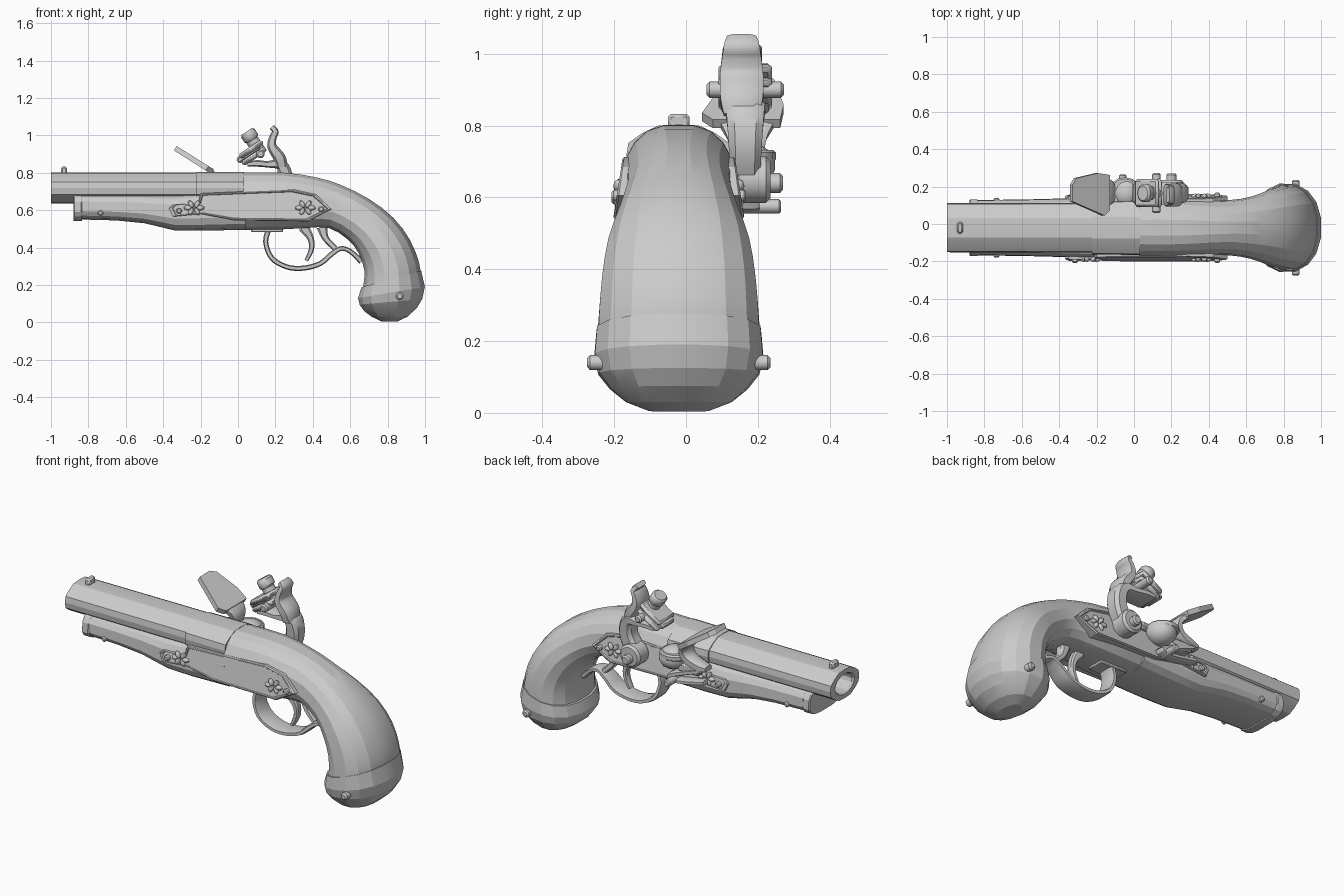
import bpy, bmesh, math
from mathutils import Vector

if "Cube" in bpy.data.objects:
    bpy.data.objects.remove(bpy.data.objects["Cube"])

YC = -0.02            # centre plane of the stock and barrel
TILT = math.radians(-33.5)


def finish(name, bm, bevel=0, angle=16):
    bmesh.ops.recalc_face_normals(bm, faces=bm.faces)
    me = bpy.data.meshes.new(name)
    bm.to_mesh(me)
    bm.free()
    ob = bpy.data.objects.new(name, me)
    bpy.context.collection.objects.link(ob)
    if bevel:
        m = ob.modifiers.new("bevel", 'BEVEL')
        m.width, m.segments = bevel, 1
    bpy.context.view_layer.objects.active = ob
    ob.select_set(True)
    bpy.ops.object.shade_smooth_by_angle(angle=math.radians(angle))
    ob.select_set(False)
    return ob


def loft(name, rings, bevel=0, angle=16):
    bm = bmesh.new()
    vs = [[bm.verts.new(p) for p in r] for r in rings]
    n = len(rings[0])
    for a, b in zip(vs, vs[1:]):
        for i in range(n):
            bm.faces.new((a[i], a[(i + 1) % n], b[(i + 1) % n], b[i]))
    bm.faces.new(vs[0])
    bm.faces.new(vs[-1][::-1])
    return finish(name, bm, bevel, angle)


def smooth(pts, k=4):
    out = []
    for i in range(len(pts) - 1):
        p = [Vector(pts[min(max(j, 0), len(pts) - 1)]) for j in range(i - 1, i + 3)]
        for s in range(k):
            t = s / k
            out.append(0.5 * (2 * p[1] + (p[2] - p[0]) * t + (2 * p[0] - 5 * p[1] + 4 * p[2] - p[3]) * t * t
                              + (3 * p[1] - p[0] - 3 * p[2] + p[3]) * t ** 3))
    return out + [Vector(pts[-1])]


def sweep(name, pts, y, k=4):
    """Strap along an x-z path; each point is (x, z, thickness, width)."""
    path, rings = smooth([Vector(p) for p in pts], k), []
    for i, p in enumerate(path):
        d = path[min(i + 1, len(path) - 1)] - path[max(i - 1, 0)]
        d = Vector((d[0], d[1])).normalized()
        t, w = p[2] / 2, p[3] / 2
        sec = [(1, .6), (.6, 1), (-.6, 1), (-1, .6), (-1, -.6), (-.6, -1), (.6, -1), (1, -.6)]
        rings.append([(p[0] - d.y * t * a, y + w * b, p[1] + d.x * t * a) for a, b in sec])
    return loft(name, rings, angle=35)


def section(tx, tz, bx, bz, w, n=2.5, taper=.2, sides=16):
    """Rounded cross-section spanning a top point and a bottom point."""
    ring = []
    for i in range(sides):
        a = 2 * math.pi * (i + .5) / sides
        u, v = [math.copysign(abs(c) ** (2 / n), c) for c in (math.cos(a), math.sin(a))]
        v /= abs(math.cos(math.pi / sides)) ** (2 / n)
        ring.append(((tx + bx) / 2 + v * (tx - bx) / 2, YC + w * u * (1 - taper * max(v, 0)),
                     (tz + bz) / 2 + v * (tz - bz) / 2))
    return ring


def solid(name, kind, loc, size, rot=(0, 0, 0), bevel=0, seg=12, r2=1):
    bm = bmesh.new()
    if kind == 'box':
        bmesh.ops.create_cube(bm, size=1)
    elif kind == 'ball':
        bmesh.ops.create_uvsphere(bm, u_segments=seg, v_segments=max(6, seg // 2), radius=.5)
    else:
        bmesh.ops.create_cone(bm, cap_ends=True, segments=seg, radius1=.5, radius2=.5 * r2, depth=1)
    bmesh.ops.scale(bm, vec=size, verts=bm.verts)
    ob = finish(name, bm, bevel, 35)
    ob.location, ob.rotation_euler = loc, rot
    return ob


# Stock: fore-end, lock area and curved grip
fore = [(-.84, .69, -.84, .55, .15), (-.65, .69, -.65, .545, .152), (-.5, .69, -.5, .53, .155),
        (-.34, .69, -.34, .492, .16), (-.2, .70, -.2, .49, .165), (.04, .71, .04, .495, .168)]
loft("fore_stock", [section(*s, n=3.2, taper=.05) for s in fore])
grip = [(.03, .80, .03, .495, .168, 3, .25), (.25, .80, .23, .497, .168, 3, .25), (.42, .775, .37, .505, .157, 2.7, .25),
        (.55, .735, .485, .505, .15, 2.4, .18), (.70, .66, .585, .445, .17, 2.3, .1),
        (.83, .56, .645, .37, .203, 2.3, .08), (.92, .44, .675, .28, .22, 2.3, .05),
        (.968, .32, .672, .21, .228, 2.3, .05), (.976, .26, .668, .18, .23, 2.3, .05)]
loft("grip", [section(*s) for s in smooth(grip, 2)])

# Butt cap with side studs
cap = [(.979, .277, .66, .188, .234), (.999, .19, .642, .13, .24), (.985, .125, .65, .095, .228),
       (.955, .075, .675, .06, .195), (.905, .03, .715, .03, .15), (.85, .004, .765, .006, .085)]
loft("butt_cap", [section(*s, n=2.3, taper=.05) for s in cap])
for s in (-1, 1):
    solid("cap_stud", 'cyl', (.865, YC + s * .225, .14), (.042, .042, .06), (math.pi / 2, 0, 0), .008)

# Nose cap at the front of the fore-end
loft("nose_cap", [section(x, .692, x, .543, w, 3.2, .05) for x, w in ((-.88, .147), (-.875, .154), (-.84, .154), (-.835, .15))])


# Eight-sided barrel with a round bore
def barrel_ring(x, hw, hh, bore=False):
    ring = []
    for i in range(16):
        a = math.pi * i / 8
        r = 1 if bore or i % 2 == 0 else 1.04
        ring.append((x, YC + hw * r * math.cos(a), .718 + hh * r * math.sin(a)))
    return ring


loft("barrel", [barrel_ring(-.6, .08, .052, True), barrel_ring(-.99, .08, .052, True), barrel_ring(-1, .088, .058, True),
                barrel_ring(-1, .131, .083), barrel_ring(-.22, .133, .083)])
loft("breech", [barrel_ring(-.225, .142, .085), barrel_ring(.032, .146, .085)])
solid("front_sight", 'box', (-.93, YC, .81), (.032, .06, .045), bevel=.008)

# Side plates, screws and ornament on both sides
plate = [(-.37, .61), (-.35, .565), (-.2, .58), (-.02, .545), (.38, .54), (.50, .605),
         (.42, .685), (.3, .712), (-.2, .69), (-.215, .635), (-.35, .63)]
pc = (.05, .62)


def plate_ring(s, y, k):
    return [(pc[0] + (x - pc[0]) * (1 - k / 3), YC + s * (y - .14 * (z - .6)), pc[1] + (z - pc[1]) * (1 - k)) for x, z in plate]


for s in (-1, 1):
    loft("lock_plate", [plate_ring(s, .10, 0), plate_ring(s, .168, 0), plate_ring(s, .173, .06),
                        plate_ring(s, .173, .12), plate_ring(s, .168, .16)])
    for x, z in ((-.315, .597), (.445, .605)):
        solid("plate_screw", 'cyl', (x, YC + s * .165, z), (.032, .032, .045), (math.pi / 2, 0, 0), .006)
    for x, z in ((-.235, .612), (.36, .612)):
        for i in range(6):
            a = i * math.pi / 3
            solid("rosette_leaf", 'ball', (x + .033 * math.cos(a), YC + s * .168, z + .022 * math.sin(a)),
                  (.045, .03, .026), (0, -a, 0), seg=8)
    solid("fore_pin", 'cyl', (-.735, YC + s * .14, .585), (.03, .03, .04), (math.pi / 2, 0, 0), .006)

# Trigger guard and trigger
solid("guard_plate", 'box', (.155, YC, .491), (.17, .10, .018), bevel=.004)
sweep("trigger_guard", [(.165, .50, .03, .09), (.148, .43, .027, .1), (.18, .345, .027, .11), (.26, .297, .027, .11),
                        (.35, .29, .027, .11), (.44, .315, .027, .11), (.50, .365, .027, .1), (.55, .395, .025, .09),
                        (.60, .38, .025, .08), (.66, .325, .03, .06)], YC)
sweep("guard_rear_curl", [(.45, .51, .06, .06), (.468, .45, .035, .06), (.52, .395, .03, .07)], YC)
sweep("trigger", [(.35, .51, .06, .05), (.388, .45, .035, .045), (.392, .39, .028, .04), (.365, .33, .02, .035)], YC)

# Hammer: pivot, curved neck, thumb horn
HY = .165
solid("hammer_disc", 'cyl', (.2, .185, .65), (.13, .13, .1), (math.pi / 2, 0, 0), .012, 16)
solid("hammer_screw", 'cyl', (.2, .245, .64), (.055, .055, .05), (math.pi / 2, 0, 0), .008)
sweep("hammer_neck", [(.2, .65, .1, .08), (.245, .73, .085, .09), (.25, .80, .075, .1), (.225, .845, .06, .11),
                      (.16, .845, .035, .12), (.10, .85, .035, .13), (.05, .845, .025, .13)], HY)
sweep("hammer_horn", [(.235, .83, .06, .1), (.222, .88, .065, .12), (.182, .94, .05, .12), (.187, .99, .04, .11),
                      (.20, 1.02, .035, .1), (.18, 1.045, .028, .08)], .155)

# Jaws, flint and jaw screw
TR = (0, TILT, 0)
solid("lower_jaw", 'box', (.085, HY, .888), (.15, .15, .03), TR, .012)
solid("flint", 'box', (.055, HY, .90), (.14, .11, .035), TR, .01)
solid("upper_jaw", 'box', (.07, HY, .925), (.15, .15, .03), TR, .012)
solid("jaw_screw", 'cyl', (.088, HY, .955), (.07, .075, .13), TR)
solid("jaw_screw_head", 'cyl', (.062, HY, .998), (.085, .1, .055), TR, .01)
solid("jaw_pin", 'cyl', (.12, HY, .90), (.045, .045, .215), (math.pi / 2, 0, 0), .008)

# Frizzen: sloped striking plate with foot
face = [(-.335, .21), (-.315, .245), (-.20, .272), (-.135, .262), (-.135, .075), (-.165, .045), (-.335, .12)]
loft("frizzen_plate", [[(x + o * .53, y, .808 + (-.14 - x) * .63 + o * .85) for x, y in face] for o in (-.014, .014)])
sweep("frizzen_foot", [(-.155, .81, .035, .16), (-.12, .765, .04, .11), (-.14, .715, .05, .09), (-.21, .685, .05, .08),
                       (-.26, .68, .03, .06)], .17)

# Priming pan and frizzen spring
solid("pan", 'ball', (-.04, .165, .69), (.16, .17, .13), seg=14)
solid("pan_rim", 'cyl', (-.05, .165, .715), (.17, .17, .035), bevel=.008, seg=14)
solid("pan_bracket", 'box', (-.15, .16, .655), (.14, .08, .05), bevel=.01)
sweep("frizzen_spring", [(-.23, .665, .025, .07), (-.10, .62, .03, .07), (-.03, .585, .03, .07), (-.09, .57, .025, .07),
                         (-.25, .60, .025, .06)], .17)
solid("spring_screw", 'cyl', (-.06, .20, .575), (.04, .04, .13), (math.pi / 2, 0, 0), .006)
